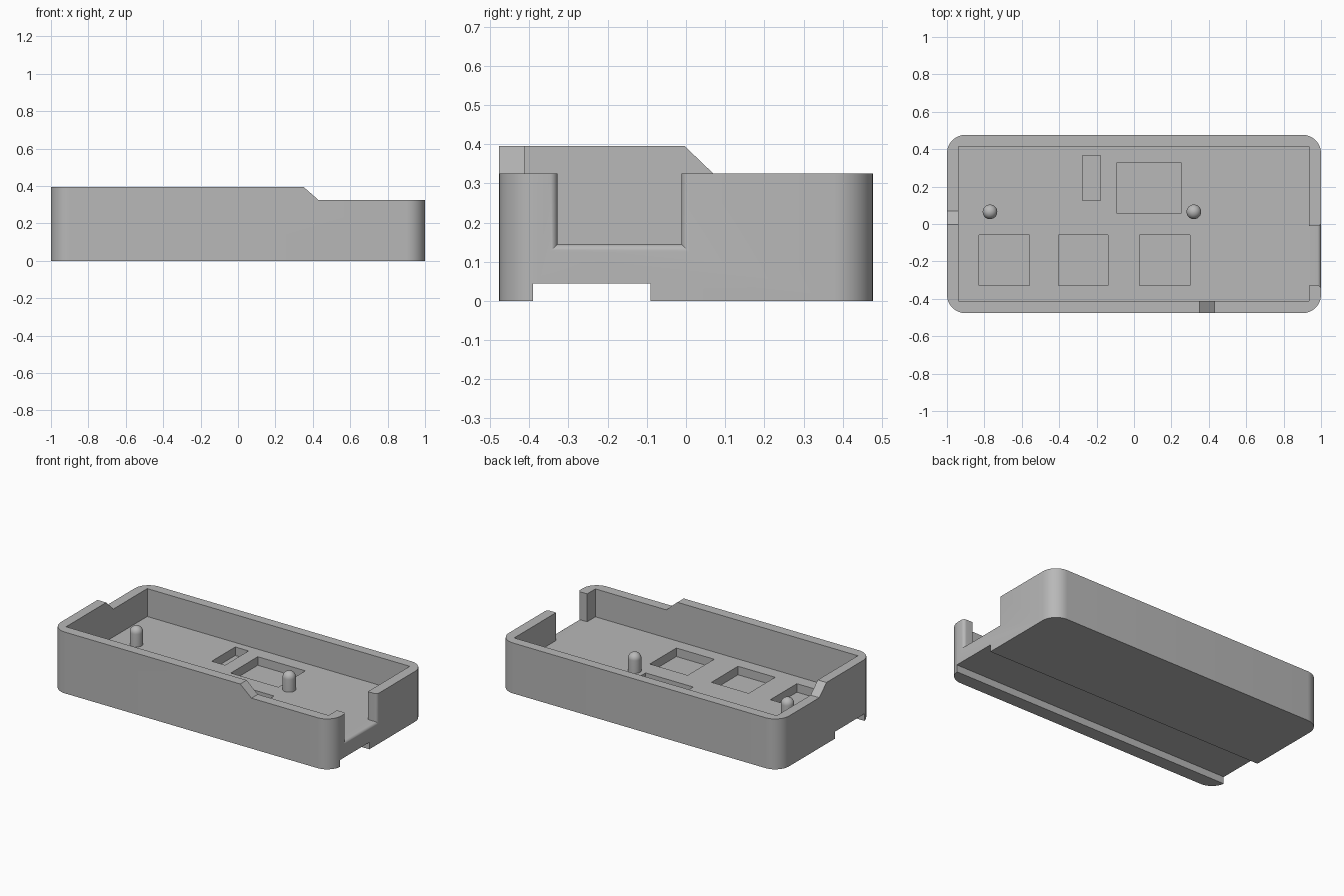
import bpy, bmesh, math
from mathutils import Vector

cube = bpy.data.objects.get("Cube")
if cube:
    bpy.data.objects.remove(cube, do_unlink=True)

GREY = (0.48, 0.48, 0.48, 1)
grey = bpy.data.materials.new("plain grey")
grey.use_nodes = True
grey.diffuse_color = GREY
grey.node_tree.nodes["Principled BSDF"].inputs["Base Color"].default_value = GREY

FLOOR, RIM, TOP = 0.145, 0.325, 0.395
HALF_Y = 0.477


def loft(name, rings):
    """Closed solid through matching rings of points."""
    bm = bmesh.new()
    loops = [[bm.verts.new(p) for p in ring] for ring in rings]
    n = len(loops[0])
    for a, b in zip(loops, loops[1:]):
        for i in range(n):
            j = (i + 1) % n
            bm.faces.new((a[i], a[j], b[j], b[i]))
    bm.faces.new(loops[0][::-1])
    bm.faces.new(loops[-1])
    bmesh.ops.recalc_face_normals(bm, faces=bm.faces[:])
    mesh = bpy.data.meshes.new(name)
    bm.to_mesh(mesh)
    bm.free()
    mesh.materials.append(grey)
    obj = bpy.data.objects.new(name, mesh)
    bpy.context.collection.objects.link(obj)
    return obj


def box(name, x0, x1, y0, y1, z0, z1):
    return loft(name, [[(x0, y0, z), (x1, y0, z), (x1, y1, z), (x0, y1, z)]
                       for z in (z0, z1)])


def activate(obj):
    bpy.ops.object.select_all(action='DESELECT')
    obj.select_set(True)
    bpy.context.view_layer.objects.active = obj


def cut(target, cutter):
    cutter.hide_render = True
    mod = target.modifiers.new("cut", 'BOOLEAN')
    mod.operation, mod.solver, mod.object = 'DIFFERENCE', 'EXACT', cutter
    activate(target)
    bpy.ops.object.modifier_apply(modifier=mod.name)
    bpy.data.objects.remove(cutter, do_unlink=True)


# Tray body with rounded vertical corners
R = 0.1
outline = []
for k, (sx, sy) in enumerate([(1, 1), (-1, 1), (-1, -1), (1, -1)]):
    for s in range(13):
        a = math.pi / 2 * (k + s / 12)
        outline.append((sx * (1 - R) + R * math.cos(a),
                        sy * (HALF_Y - R) + R * math.sin(a)))
tray = loft("tray", [[(x, y, z) for x, y in outline] for z in (0, TOP)])

# Lower rim beside the raised front corner, each step with a slope
step = TOP - RIM


def rim_profile(start, run):
    return [(start - run, TOP + step), (start + run, RIM), (1.2, RIM), (1.2, TOP + step)]


cut(tray, loft("rim_step_x", [[(x, y, z) for x, z in rim_profile(0.35, 0.08)]
                              for y in (-0.6, 0.6)]))
cut(tray, loft("rim_step_y", [[(x, y, z) for y, z in rim_profile(-0.003, 0.073)]
                              for x in (-1.2, 1.2)]))

# Interior
cut(tray, box("interior", -0.938, 0.935, -0.412, 0.415, FLOOR, 0.6))

# End opening with a rounded outer edge
F = 0.02
stations = [(0.8, 0)]
for s in range(7):
    a = math.pi / 2 * s / 6
    stations.append((1 - F + F * math.sin(a), F * (1 - math.cos(a))))
stations.append((1.1, F))
cut(tray, loft("end_opening", [
    [(x, -0.328 - d, 0.6), (x, -0.328 - d, FLOOR - d),
     (x, -0.012 + d, FLOOR - d), (x, -0.012 + d, 0.6)] for x, d in stations]))

# Groove along the underside
cut(tray, box("underside_groove", -1.2, 1.2, -0.39, -0.09, -0.1, 0.045))

# Shallow pockets in the floor
for x0, x1, y0, y1 in [(-0.83, -0.56, -0.33, -0.06), (-0.405, -0.14, -0.33, -0.06),
                       (0.03, 0.3, -0.33, -0.06), (-0.09, 0.25, 0.055, 0.33),
                       (-0.275, -0.18, 0.125, 0.365)]:
    cut(tray, box("pocket", x0, x1, y0, y1, FLOOR - 0.055, 0.25))

# Merge flat areas and shade the rounded parts
bm = bmesh.new()
bm.from_mesh(tray.data)
bmesh.ops.remove_doubles(bm, verts=bm.verts[:], dist=0.0001)
bmesh.ops.dissolve_limit(bm, angle_limit=0.01, verts=bm.verts[:], edges=bm.edges[:])
bm.to_mesh(tray.data)
bm.free()
activate(tray)
bpy.ops.object.shade_smooth_by_angle(angle=math.radians(30))

# Domed posts
r, height = 0.039, 0.12
for name, x in [("right_post", -0.77), ("left_post", 0.32)]:
    levels = [(r, FLOOR - 0.01)]
    for s in range(8):
        a = math.pi / 2 * s / 8
        levels.append((r * math.cos(a), FLOOR + height - r + r * math.sin(a)))
    levels.append((0.001, FLOOR + height))
    post = loft(name, [[Vector((x + q * math.cos(t), 0.065 + q * math.sin(t), z))
                        for t in (2 * math.pi * i / 32 for i in range(32))]
                       for q, z in levels])
    activate(post)
    bpy.ops.object.shade_smooth_by_angle(angle=math.radians(40))
